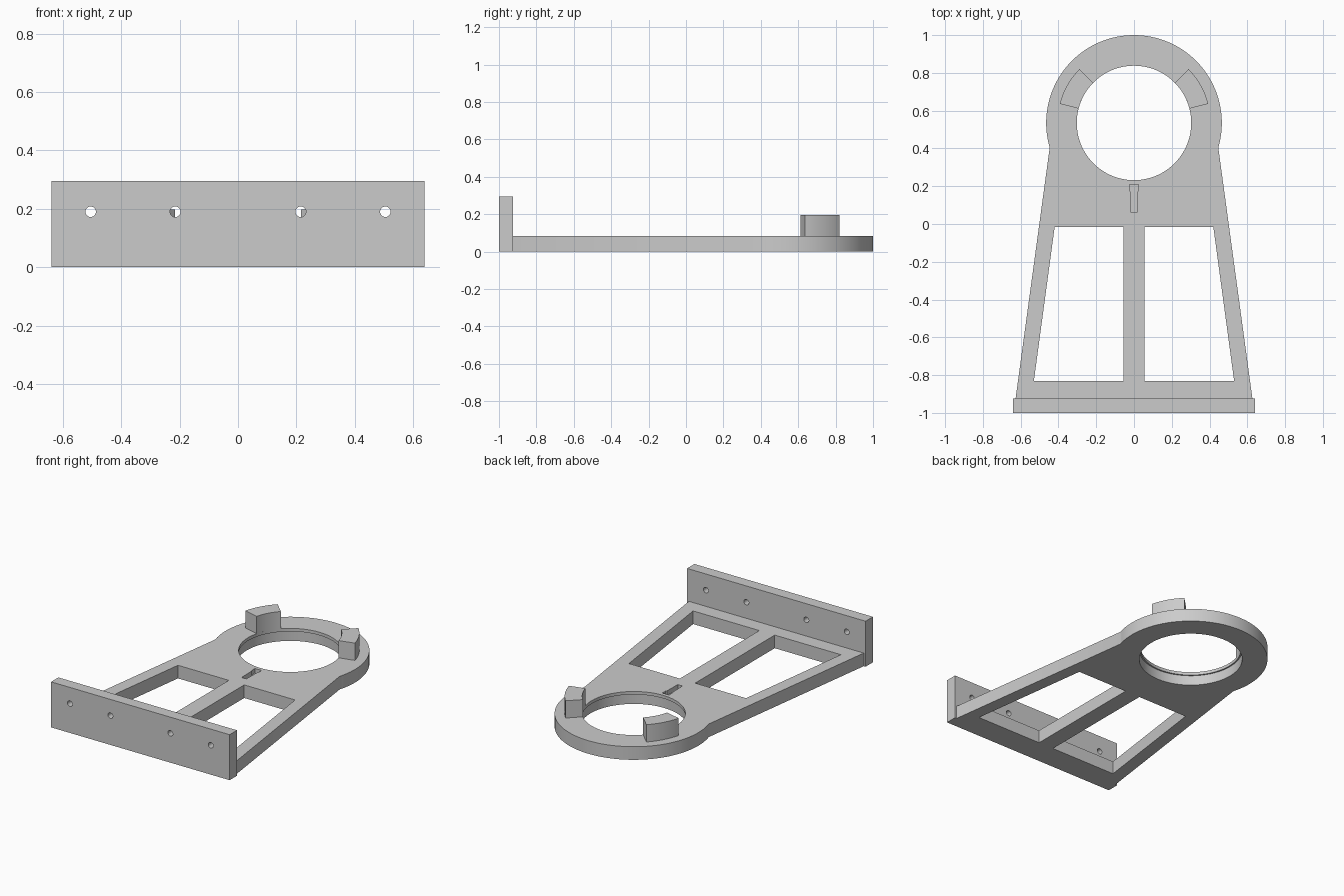
import bpy, bmesh
from math import sin, cos, radians, pi
from mathutils import Matrix

cube = bpy.data.objects.get("Cube")
if cube:
    bpy.data.objects.remove(cube, do_unlink=True)

grey = bpy.data.materials.new("plain grey")
grey.use_nodes = True
COLOUR = (0.6, 0.6, 0.6, 1)
grey.diffuse_color = COLOUR
grey.node_tree.nodes["Principled BSDF"].inputs["Base Color"].default_value = COLOUR

THICK = 0.085
RING_Y = 0.535
RING_R = 0.465
HOLE_R = 0.303


def arc(r, start, end, steps, cy=RING_Y):
    angles = [radians(start + (end - start) * i / steps) for i in range(steps + 1)]
    return [(r * cos(a), cy + r * sin(a)) for a in angles]


def prism(name, outline, z0, z1):
    """Extrude a flat outline from z0 up to z1."""
    bm = bmesh.new()
    face = bm.faces.new([bm.verts.new((x, y, z0)) for x, y in outline])
    top = bmesh.ops.extrude_face_region(bm, geom=[face])["geom"]
    verts = [v for v in top if isinstance(v, bmesh.types.BMVert)]
    bmesh.ops.translate(bm, verts=verts, vec=(0, 0, z1 - z0))
    bmesh.ops.recalc_face_normals(bm, faces=bm.faces)
    mesh = bpy.data.meshes.new(name)
    bm.to_mesh(mesh)
    bm.free()
    obj = bpy.data.objects.new(name, mesh)
    bpy.context.collection.objects.link(obj)
    mesh.materials.append(grey)
    return obj


def activate(obj):
    bpy.ops.object.select_all(action='DESELECT')
    obj.select_set(True)
    bpy.context.view_layer.objects.active = obj


def cut(obj, cutters):
    for c in cutters:
        c.hide_render = True
        mod = obj.modifiers.new("cut", 'BOOLEAN')
        mod.operation = 'DIFFERENCE'
        mod.solver = 'EXACT'
        mod.object = c
        activate(obj)
        bpy.ops.object.modifier_apply(modifier=mod.name)
        bpy.data.objects.remove(c, do_unlink=True)


def smooth(obj):
    activate(obj)
    bpy.ops.object.shade_smooth_by_angle(angle=radians(30))


def mirrored(points, side):
    return [(x * side, y) for x, y in points]


# Tapered base plate ending in a ring
outline = [(-0.627, -0.925), (0.627, -0.925)] + arc(RING_R, -16.3, 196.3, 96)
base = prism("base_plate", outline, 0, THICK)

# Ring opening with a thin inner lip at the top
cutters = [prism("opening", arc(HOLE_R, 0, 357, 119), -0.1, 0.2),
           prism("lower_opening", arc(HOLE_R + 0.009, 0, 357, 119), -0.1, THICK - 0.02)]

# Two tapered windows, leaving a centre rib
window = [(0.055, -0.83), (0.53, -0.83), (0.42, -0.015), (0.055, -0.015)]
cutters += [prism("window", mirrored(window, s), -0.1, 0.2) for s in (1, -1)]

# Shallow keyed slot in front of the ring
half = [(0.017, 0.06), (0.019, 0.17), (0.024, 0.175), (0.024, 0.208)]
slot = half + mirrored(half, -1)[::-1]
cutters.append(prism("slot", slot, THICK - 0.03, 0.2))
cut(base, cutters)
smooth(base)

# Upright mounting wall with four screw holes
wall = prism("mounting_wall", [(-0.64, -1), (0.64, -1), (0.64, -0.925), (-0.64, -0.925)], 0, 0.295)
drills = []
for x in (-0.505, -0.215, 0.215, 0.505):
    drill = prism("drill", arc(0.018, 0, 345, 23, 0), -0.1, 0.1)
    drill.data.transform(Matrix.Translation((x, -0.96, 0.19)) @ Matrix.Rotation(pi / 2, 4, 'X'))
    drills.append(drill)
cut(wall, drills)
smooth(wall)

# Curved locating tabs on the ring
tab = arc(HOLE_R, 14.5, 44.5, 14) + arc(0.406, 44.5, 14.5, 14)
for side, name in ((1, "left_tab"), (-1, "right_tab")):
    smooth(prism(name, mirrored(tab, side), THICK, 0.197))
